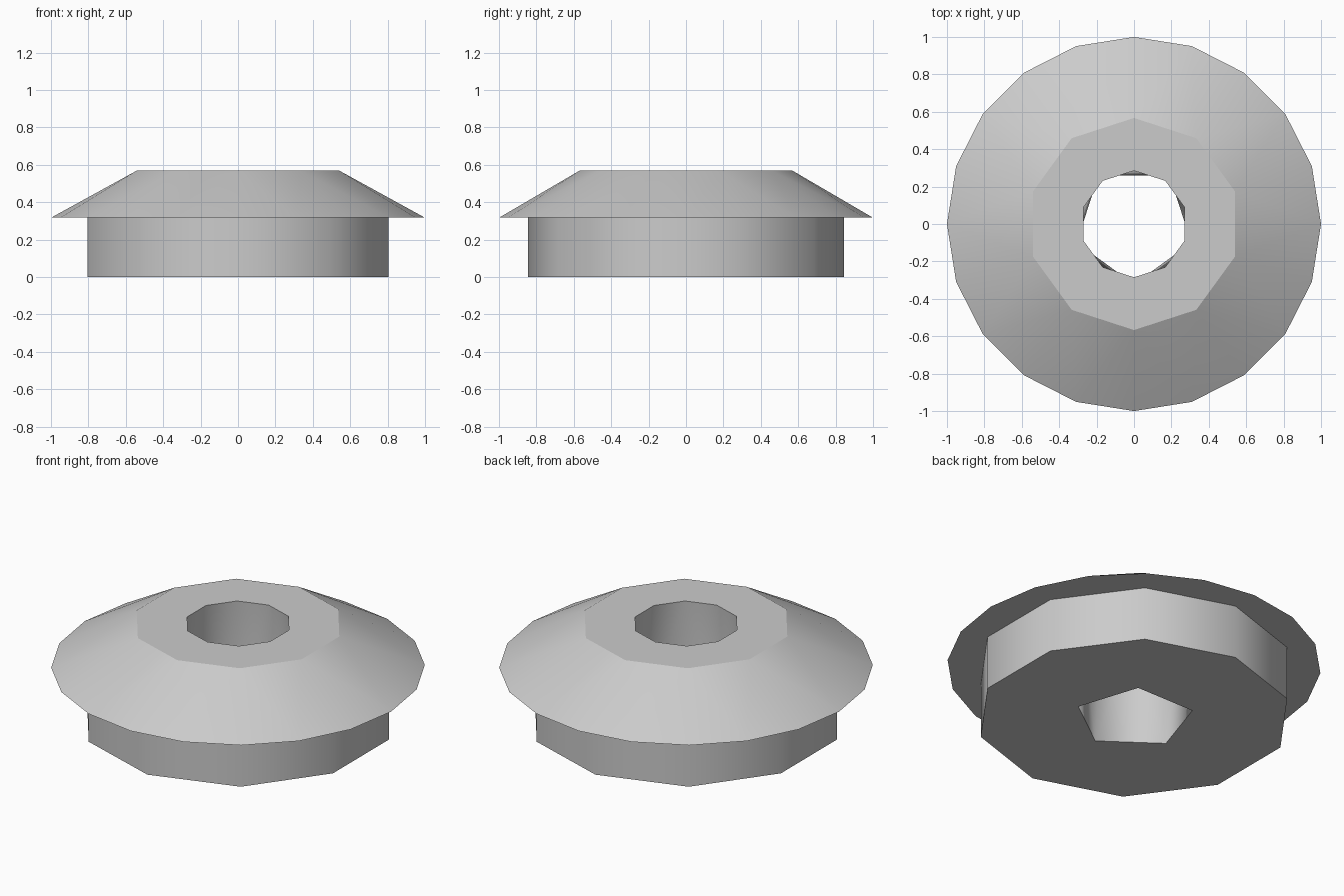
import bpy, bmesh
from math import cos, sin, pi

cube = bpy.data.objects.get("Cube")
if cube:
    bpy.data.objects.remove(cube)

grey = bpy.data.materials.new("plain grey")
grey.use_nodes = True
colour = (0.6, 0.6, 0.6, 1)
grey.diffuse_color = colour
grey.node_tree.nodes["Principled BSDF"].inputs["Base Color"].default_value = colour


def ring(bm, sides, radius, z):
    """Polygon of vertices whose first corner points to the front."""
    angles = [2 * pi * i / sides - pi / 2 for i in range(sides)]
    return [bm.verts.new((radius * cos(a), radius * sin(a), z)) for a in angles]


def loft(bm, a, b):
    """Join two rings; one may have twice the sides of the other."""
    if len(a) > len(b):
        a, b = b, a
    n, m = len(a), len(b)
    faces = []
    for i in range(n):
        j = (i + 1) % n
        if n == m:
            faces.append(bm.faces.new((a[i], a[j], b[j], b[i])))
        else:
            mid, end = b[2 * i + 1], b[2 * j]
            for tri in ((a[i], b[2 * i], mid), (a[i], mid, a[j]), (a[j], mid, end)):
                faces.append(bm.faces.new(tri))
    return faces


bm = bmesh.new()
# Closed cross-section: sides, radius, height
profile = [
    (5, 0.322, 0),        # hole, bottom
    (10, 0.845, 0),       # barrel, bottom
    (10, 0.845, 0.317),   # barrel, top
    (20, 1, 0.317),       # flange rim
    (10, 0.567, 0.57),    # flange top
    (10, 0.285, 0.57),    # hole, top
]
rings = [ring(bm, *p) for p in profile]
for k, lower in enumerate(rings):
    upper = rings[(k + 1) % len(rings)]
    level = profile[k][2] == profile[(k + 1) % len(rings)][2]
    for face in loft(bm, lower, upper):
        face.smooth = not level
bmesh.ops.recalc_face_normals(bm, faces=bm.faces[:])

# Crisp creases along every ring, smooth walls between them
for loop in rings:
    for i, v in enumerate(loop):
        edge = bm.edges.get((v, loop[(i + 1) % len(loop)]))
        if edge:
            edge.smooth = False

mesh = bpy.data.meshes.new("flanged_bushing")
bm.to_mesh(mesh)
bm.free()
mesh.materials.append(grey)
bushing = bpy.data.objects.new("flanged_bushing", mesh)
bpy.context.collection.objects.link(bushing)
